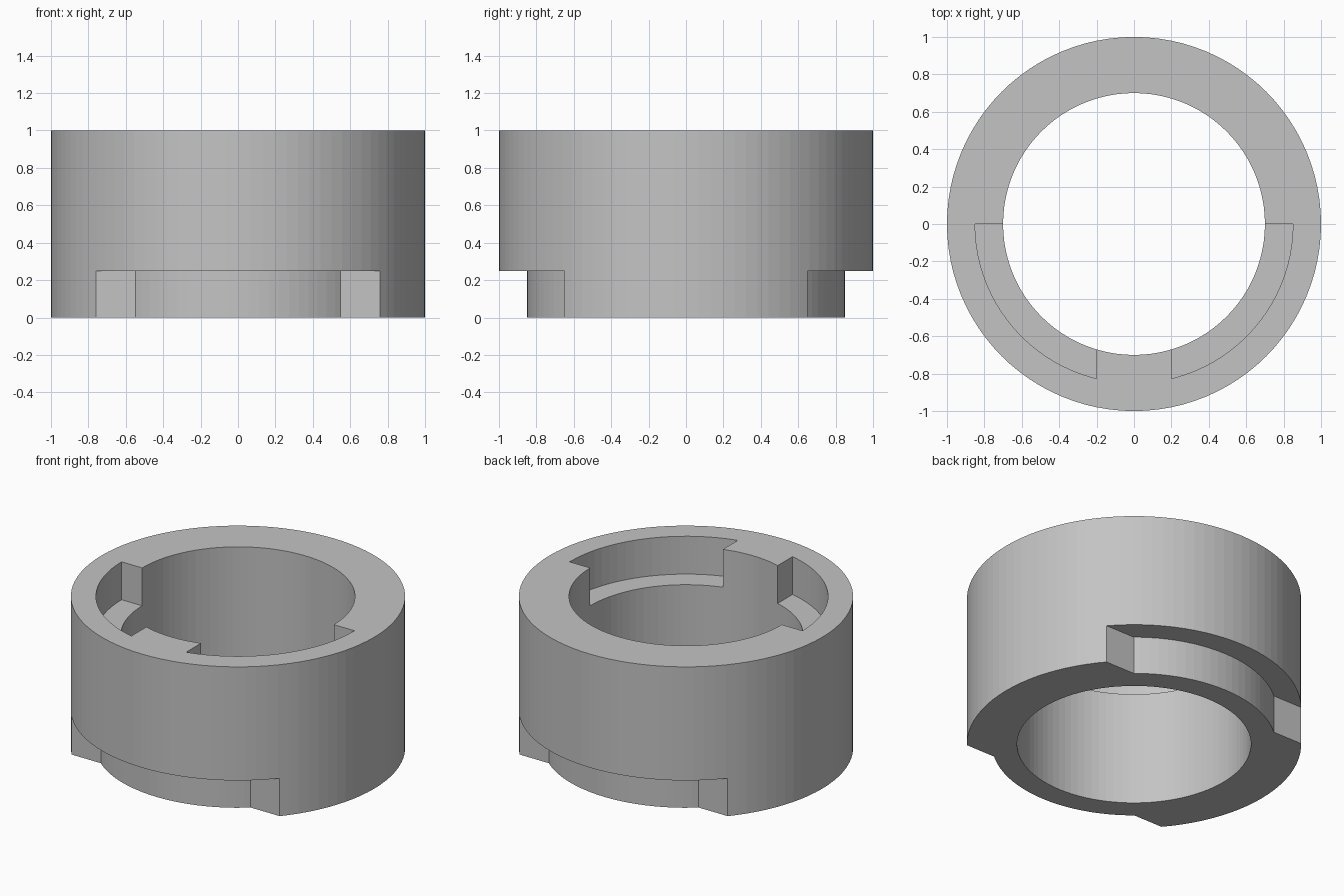
import bpy
import bmesh
from mathutils import Matrix

cube = bpy.data.objects.get("Cube")
if cube:
    bpy.data.objects.remove(cube, do_unlink=True)

SIDES = 96
OUTER, STEP, BORE = 1.0, 0.85, 0.70
HEIGHT, DEPTH, OVER = 1.0, 0.25, 0.2

grey = bpy.data.materials.new("plain grey")
grey.use_nodes = True
colour = (0.55, 0.55, 0.55, 1)
grey.diffuse_color = colour
grey.node_tree.nodes["Principled BSDF"].inputs["Base Color"].default_value = colour


def finish(name, bm):
    mesh = bpy.data.meshes.new(name)
    bm.to_mesh(mesh)
    bm.free()
    mesh.materials.append(grey)
    ob = bpy.data.objects.new(name, mesh)
    bpy.context.collection.objects.link(ob)
    return ob


def cylinder(name, radius, z0, z1):
    bm = bmesh.new()
    bmesh.ops.create_cone(bm, cap_ends=True, segments=SIDES, radius1=radius, radius2=radius,
                          depth=z1 - z0, matrix=Matrix.Translation((0, 0, (z0 + z1) / 2)))
    return finish(name, bm)


def box(name, low, high):
    bm = bmesh.new()
    bmesh.ops.create_cube(bm, size=1)
    for v in bm.verts:
        v.co = [l if c < 0 else h for c, l, h in zip(v.co, low, high)]
    return finish(name, bm)


def cut(target, tool, operation="DIFFERENCE"):
    mod = target.modifiers.new("cut", "BOOLEAN")
    mod.operation, mod.object, mod.solver = operation, tool, "EXACT"
    bpy.context.view_layer.objects.active = target
    bpy.ops.object.modifier_apply(modifier=mod.name)
    bpy.data.objects.remove(tool, do_unlink=True)


# Collar body with a straight bore
collar = cylinder("collar", OUTER, 0, HEIGHT)
cut(collar, cylinder("bore_cutter", BORE, -OVER, HEIGHT + OVER))

# Front and back slots around the lower outside, leaving two side lugs
for side in (-1, 1):
    y0, y1 = sorted((side * 0.65, side * 1.2))
    slot = box("slot_cutter", (-1.2, y0, -OVER), (1.2, y1, DEPTH))
    cut(slot, cylinder("slot_core", STEP, -2 * OVER, DEPTH + OVER))
    cut(collar, slot)

# Two stepped pockets inside the upper rim, either side of a front tab
for side in (-1, 1):
    x0, x1 = sorted((side * 0.2, side * 1.2))
    pocket = cylinder("pocket_cutter", STEP, HEIGHT - DEPTH, HEIGHT + OVER)
    cut(pocket, box("pocket_limit", (x0, -1.2, 0), (x1, 0, HEIGHT + 2 * OVER)), "INTERSECT")
    cut(collar, pocket)
